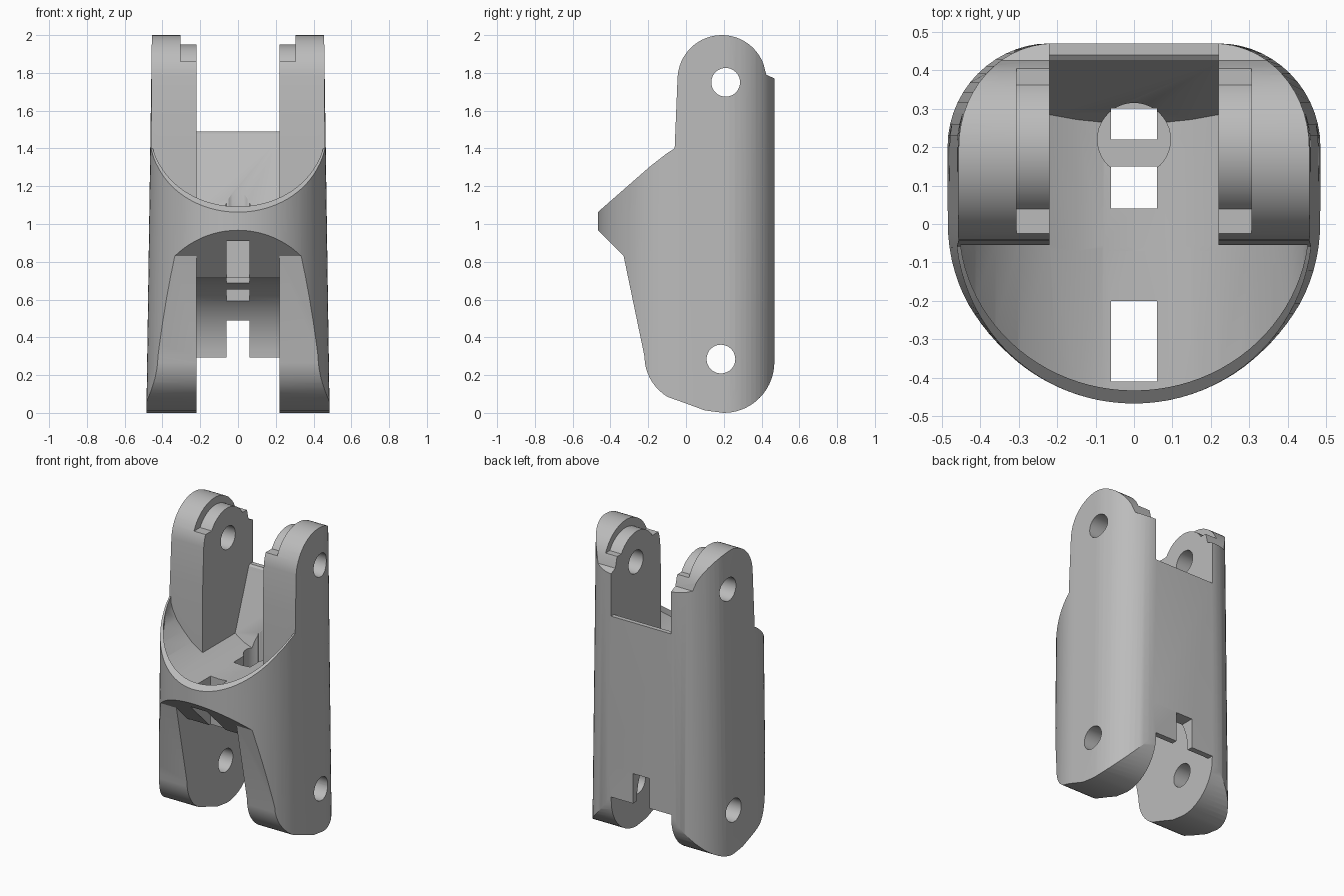
import bpy, bmesh, math
from mathutils import Vector

cube = bpy.data.objects.get("Cube")
if cube:
    bpy.data.objects.remove(cube, do_unlink=True)

AXES = {  # in-plane (u, v) and depth d to x, y, z
    "x": lambda u, v, d: Vector((d, u, v)),
    "y": lambda u, v, d: Vector((u, d, v)),
    "z": lambda u, v, d: Vector((u, v, d)),
}


def prism(name, points, axis, low, high):
    """Extrude a closed profile along one axis."""
    bm = bmesh.new()
    face = bm.faces.new([bm.verts.new(AXES[axis](u, v, low)) for u, v in points])
    ext = bmesh.ops.extrude_face_region(bm, geom=[face])
    shift = AXES[axis](0, 0, high - low)
    bmesh.ops.translate(bm, vec=shift, verts=[g for g in ext["geom"] if isinstance(g, bmesh.types.BMVert)])
    bmesh.ops.recalc_face_normals(bm, faces=bm.faces)
    mesh = bpy.data.meshes.new(name)
    bm.to_mesh(mesh)
    bm.free()
    obj = bpy.data.objects.new(name, mesh)
    bpy.context.collection.objects.link(obj)
    return obj


def combine(target, tool, operation="DIFFERENCE"):
    """Apply a boolean and discard the tool."""
    mod = target.modifiers.new("cut", "BOOLEAN")
    mod.object, mod.operation, mod.solver = tool, operation, "EXACT"
    bpy.context.view_layer.objects.active = target
    bpy.ops.object.modifier_apply(modifier=mod.name)
    bpy.data.objects.remove(tool, do_unlink=True)
    return target


def arc(cu, cv, ru, rv, start, end, n):
    return [(cu + ru * math.cos(math.radians(start + (end - start) * i / n)),
             cv + rv * math.sin(math.radians(start + (end - start) * i / n))) for i in range(n + 1)]


def box(name, x0, x1, y0, y1, z0, z1):
    return prism(name, [(x0, y0), (x1, y0), (x1, y1), (x0, y1)], "z", z0, z1)


def circle(u, v, r, n=40):
    return arc(u, v, r, r, 0, 360, n)[:-1]


# Rounded plan, tapering toward the top
plan = (arc(0, 0, 0.485, 0.467, 180, 360, 48)
        + arc(0.22, 0.2, 0.265, 0.27, 0, 90, 14)
        + arc(-0.22, 0.2, 0.265, 0.27, 90, 180, 14))
plan = [p for i, p in enumerate(plan) if (Vector(p) - Vector(plan[i - 1])).length > 0.001]
body = prism("finger_link_body", plan, "z", -0.1, 2.1)
for vert in body.data.vertices:
    vert.co.x *= 1 - 0.03 * vert.co.z

# Side outline
side = ([(-0.06, 1.4), (-0.1, 1.375), (-0.19, 1.305), (-0.47, 1.06), (-0.47, 0.97), (-0.33, 0.83), (-0.22, 0.3)]
        + arc(0.03, 0.3, 0.25, 0.25, 188, 240, 8)
        + [(0.0, 0.05), (0.1, 0.013)]
        + arc(0.2, 0.27, 0.268, 0.27, 270, 360, 14)
        + [(0.47, 1.77), (0.425, 1.79)]
        + arc(0.19, 1.765, 0.235, 0.235, 20, 176, 24))
combine(body, prism("side_outline", side, "x", -1, 1), "INTERSECT")

# Scooped front bowl that leaves a thin rim
half = [(0.08, 1.035), (0.15, 1.055), (0.22, 1.09), (0.3, 1.14), (0.36, 1.2), (0.41, 1.26), (0.44, 1.32), (0.47, 1.42)]
trough = [(-x, z) for x, z in reversed(half)] + [(0, 1.03)] + half + [(0.47, 3), (-0.47, 3)]
bowl = prism("bowl_cutter", trough, "y", -1, -0.055)
inner_plan = arc(0, 0, 0.455, 0.433, 180, 360, 48) + [(0.455, 0.2), (-0.455, 0.2)]
combine(bowl, prism("bowl_plan", inner_plan, "z", 0.5, 4), "INTERSECT")
combine(body, bowl)

# Channel between the upper arms, closed by a sloping back plate
channel = prism("channel_cutter", trough, "y", -0.07, 1)
plate = [(-0.07, 0.9), (0.215, 0.9), (0.42, 1.46), (0.427, 1.48), (0.44, 1.49), (1, 1.49), (1, 3), (-0.07, 3)]
combine(channel, prism("plate_profile", plate, "x", -0.22, 0.22), "INTERSECT")
combine(body, channel)

# Concave knuckle cavity between the lower legs
cavity = ([(-0.7, -0.3), (1, -0.3), (1, 0.29)]
          + arc(0, 0.285, 0.43, 0.43, 1, 90, 18)
          + [(-0.215, 0.715), (-0.46, 0.96), (-0.7, 0.96)])
combine(body, prism("cavity_cutter", cavity, "x", -0.22, 0.22))

# Cord slots, cord tunnel and back notch
for y0, y1 in ((-0.41, -0.2), (0.04, 0.15), (0.22, 0.3)):
    combine(body, box("cord_slot", -0.06, 0.06, y0, y1, 0.4, 1.2))
combine(body, prism("cord_tunnel", circle(0, 0.22, 0.095), "z", 0.85, 1.4))
combine(body, box("back_notch", -0.06, 0.06, 0.3, 0.6, 0.1, 0.49))

# Pivot holes
for y, z in ((0.21, 1.75), (0.185, 0.285)):
    combine(body, prism("pivot_hole", circle(y, z, 0.076), "x", -1, 1))

# Stepped inner bosses on the upper arms
for s in (-1, 1):
    lo, hi = sorted((s * 0.2, s * 0.305))
    step = box("boss_step", lo, hi, -0.3, 0.7, 1.86, 2.2)
    combine(step, prism("boss_round", circle(0.2, 1.76, 0.19, 48), "x", -1, 1))
    combine(body, step)

# Single grey finish
grey = bpy.data.materials.new("plain_grey")
grey.use_nodes = True
colour = (0.5, 0.5, 0.5, 1)
grey.diffuse_color = colour
grey.node_tree.nodes["Principled BSDF"].inputs["Base Color"].default_value = colour
body.data.materials.clear()
body.data.materials.append(grey)
for poly in body.data.polygons:
    poly.material_index = 0

bpy.ops.object.select_all(action="DESELECT")
body.select_set(True)
bpy.context.view_layer.objects.active = body
bpy.ops.object.shade_smooth_by_angle(angle=math.radians(25))
